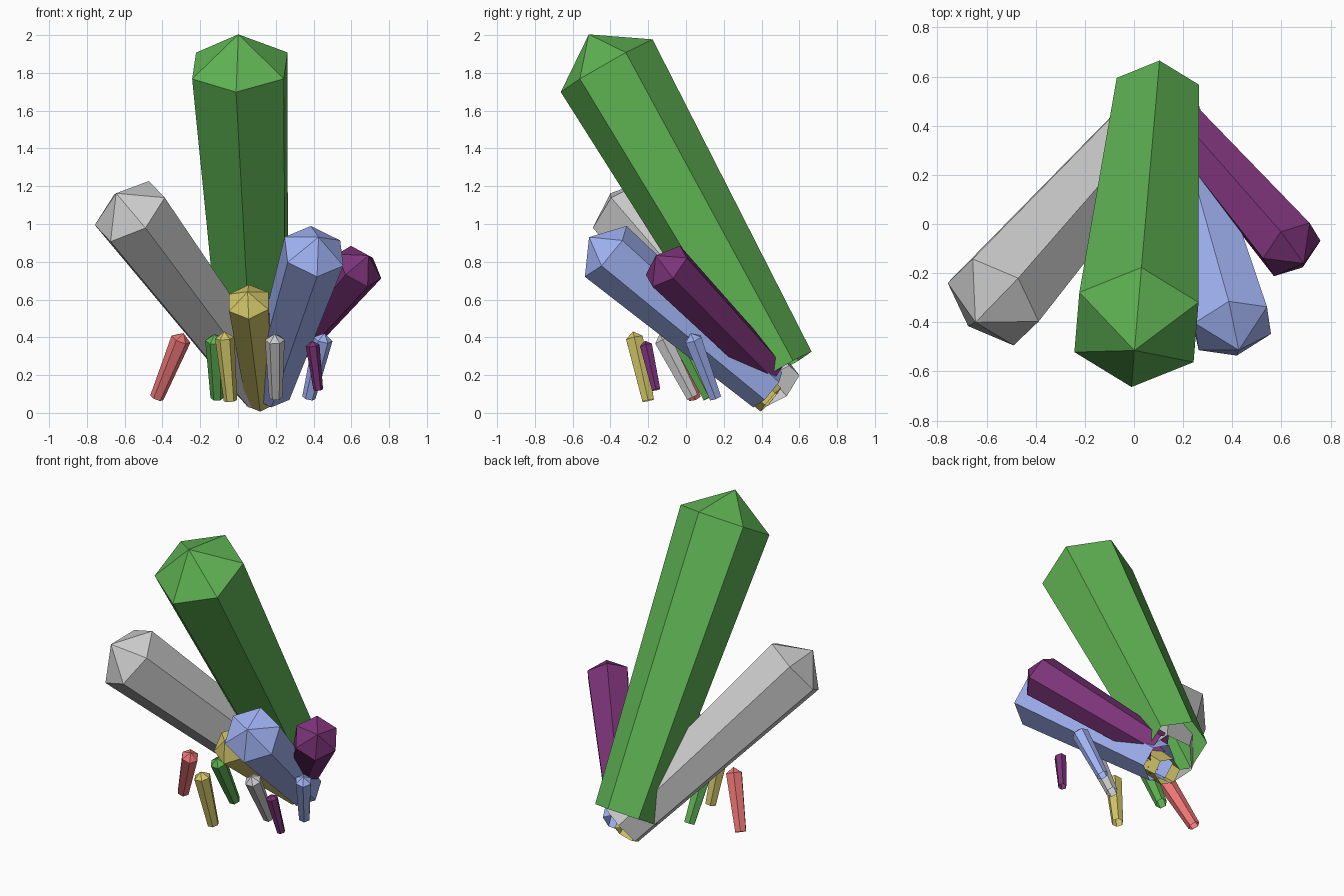
import bpy, bmesh
from math import cos, sin, tau
from mathutils import Vector

if "Cube" in bpy.data.objects:
    bpy.data.objects.remove(bpy.data.objects["Cube"])

COLORS = {
    "green": (0.115, 0.45, 0.087, 1),
    "blue": (0.355, 0.45, 0.90, 1),
    "purple": (0.20, 0.033, 0.19, 1),
    "yellow": (0.64, 0.56, 0.14, 1),
    "red": (0.85, 0.18, 0.18, 1),
    "grey": (0.59, 0.59, 0.59, 1),
}
MATS = {}
for cname, rgba in COLORS.items():
    MATS[cname] = bpy.data.materials.new(cname + "_crystal")
    MATS[cname].diffuse_color = rgba


def crystal(name, color, base, top, corner):
    """Open-ended tapered hexagonal shaft with a pyramid tip.
    base/top are shaft centres, corner is the direction of one ring corner."""
    base, top = Vector(base), Vector(top)
    axis = top - base
    radius = axis.length / 6.6
    axis.normalize()
    u = Vector(corner)
    u = (u - axis * u.dot(axis)).normalized()
    v = axis.cross(u)

    bm = bmesh.new()
    rings = []
    for centre, r in ((base, radius * 0.69), (top, radius)):
        rings.append([bm.verts.new(centre + r * (cos(i * tau / 6) * u + sin(i * tau / 6) * v))
                      for i in range(6)])
    tip = bm.verts.new(top + axis * radius * 0.68)
    low, high = rings
    for i in range(6):
        j = (i + 1) % 6
        bm.faces.new((low[i], low[j], high[j], high[i]))
        bm.faces.new((high[i], high[j], tip))
    mesh = bpy.data.meshes.new(name)
    bm.to_mesh(mesh)
    bm.free()
    mesh.materials.append(MATS[color])
    bpy.context.collection.objects.link(bpy.data.objects.new(name, mesh))


# Large cluster, fanning out from one root at the back
LARGE = [
    ("green", (0.09, 0.497, 0.228), (0.01, -0.42, 1.838), (0.02, 0.24, 0.135)),
    ("grey", (0.128, 0.479, 0.138), (-0.573, -0.318, 1.067), (-0.184, 0.078, -0.072)),
    ("blue", (0.165, 0.432, 0.122), (0.402, -0.425, 0.855), (-0.016, 0.11, 0.14)),
    ("purple", (0.17, 0.44, 0.22), (0.642, -0.104, 0.776), (0.071, 0.104, 0.044)),
    ("yellow", (0.118, 0.45, 0.07), (0.057, -0.15, 0.588), (0, 0.63, 0.77)),
]
for color, base, top, corner in LARGE:
    crystal("large_" + color + "_crystal", color, base, top, corner)

# Small loose crystals around the front
SMALL = [
    ("red", (-0.43, 0.045, 0.08), (-0.302, -0.068, 0.39)),
    ("green", (-0.11, 0.122, 0.08), (-0.122, -0.03, 0.385)),
    ("yellow", (-0.04, -0.20, 0.065), (-0.07, -0.273, 0.397)),
    ("grey", (0.20, 0.035, 0.083), (0.195, -0.123, 0.387)),
    ("blue", (0.375, 0.155, 0.08), (0.45, 0.038, 0.39)),
    ("purple", (0.425, -0.158, 0.122), (0.395, -0.212, 0.358)),
]
for color, base, top in SMALL:
    crystal("small_" + color + "_crystal", color, base, top, (1, 0, 0))

for m in bpy.data.materials:
    if m.users and not m.is_grease_pencil:
        m.use_nodes = True
        m.node_tree.nodes["Principled BSDF"].inputs["Base Color"].default_value = m.diffuse_color
